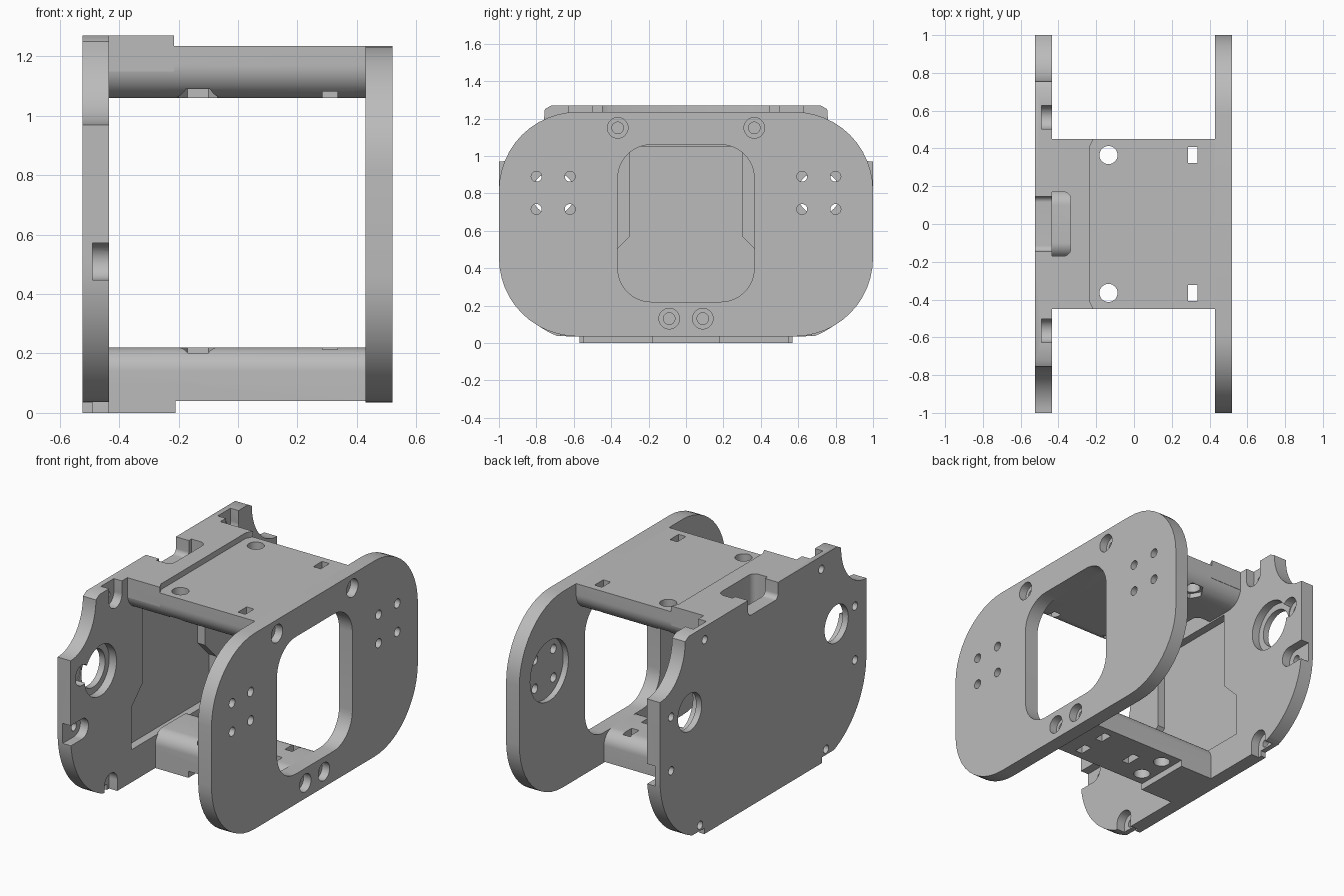
import bpy, bmesh
from math import cos, sin, pi, radians

if "Cube" in bpy.data.objects:
    bpy.data.objects.remove(bpy.data.objects["Cube"])

grey = bpy.data.materials.new("plain grey")
grey.use_nodes = True
grey.diffuse_color = (0.5, 0.5, 0.5, 1)
grey.node_tree.nodes["Principled BSDF"].inputs["Base Color"].default_value = (0.5, 0.5, 0.5, 1)


def arc(cu, cv, ru, rv, start, end, n=12):
    return [(cu + ru * cos(radians(start + (end - start) * i / n)),
             cv + rv * sin(radians(start + (end - start) * i / n))) for i in range(n + 1)]


def circle(u, v, r, n=32):
    return [(u + r * cos(2 * pi * i / n), v + r * sin(2 * pi * i / n)) for i in range(n)]


def rect(u0, u1, v0, v1, low=0, high=0):
    """Rectangle with rounded lower and upper corners."""
    pts = []
    for cu, cv, su, sv, r, a in ((u1, v0, -1, 1, low, -90), (u1, v1, -1, -1, high, 0),
                                 (u0, v1, 1, -1, high, 90), (u0, v0, 1, 1, low, 180)):
        pts += arc(cu + su * r, cv + sv * r, r, r, a, a + 90) if r else [(cu, cv)]
    return pts


def prism(name, pts, a, b, axis="x"):
    """Extrude a profile along x (profile in y, z) or along z (profile in x, y)."""
    bm = bmesh.new()
    place = (lambda u, v, d: (d, u, v)) if axis == "x" else (lambda u, v, d: (u, v, d))
    ends = [[bm.verts.new(place(u, v, d)) for u, v in pts] for d in (a, b)]
    for ring in ends:
        bm.faces.new(ring)
    for i in range(len(pts)):
        j = (i + 1) % len(pts)
        bm.faces.new((ends[0][i], ends[0][j], ends[1][j], ends[1][i]))
    bmesh.ops.recalc_face_normals(bm, faces=bm.faces)
    mesh = bpy.data.meshes.new(name)
    bm.to_mesh(mesh)
    bm.free()
    mesh.materials.append(grey)
    obj = bpy.data.objects.new(name, mesh)
    bpy.context.collection.objects.link(obj)
    return obj


def finish(obj, cuts, joins=()):
    """Join and cut solids, bake the result and smooth the curved walls."""
    tools = [(prism("helper", *j), "UNION") for j in joins]
    tools += [(prism("helper", *c), "DIFFERENCE") for c in cuts]
    for tool, op in tools:
        tool.hide_render = True
        mod = obj.modifiers.new("cut", "BOOLEAN")
        mod.operation, mod.object, mod.solver = op, tool, "EXACT"
    bpy.context.view_layer.update()
    baked = bpy.data.meshes.new_from_object(obj.evaluated_get(bpy.context.evaluated_depsgraph_get()))
    obj.modifiers.clear()
    obj.data = baked
    baked.name = obj.name
    for tool, op in tools:
        bpy.data.objects.remove(tool)
    bpy.ops.object.select_all(action="DESELECT")
    obj.select_set(True)
    bpy.context.view_layer.objects.active = obj
    bpy.ops.object.shade_smooth_by_angle(angle=radians(30))


SIDES = (-1, 1)
SCREWS = ((0.365, 1.15), (0.09, 0.13))

# Right plate: rounded slab with window, counterbored screws and hole clusters
cuts = [(rect(-0.365, 0.365, 0.22, 1.06, 0.18, 0.18), 0.4, 0.6)]
for s in SIDES:
    for y, z in SCREWS:
        cuts += [(circle(s * y, z, 0.055), 0.47, 0.6), (circle(s * y, z, 0.031), 0.4, 0.6)]
    cuts.append((circle(s * 0.71, 0.8, 0.185, 48), 0.4, 0.465))
    cuts += [(circle(s * y, z, 0.028, 20), 0.4, 0.6) for y in (0.62, 0.8) for z in (0.715, 0.89)]
finish(prism("window_plate", rect(-1, 1, 0.035, 1.235, 0.42, 0.42), 0.43, 0.52), cuts)

# Left plate: half outline with rounded foot and scooped shoulder, then mirrored
half = [(0.57, 0), (0.57, 0.035)]
half += arc(0.5, 0.5, 0.5, 0.5, -68, 0, 18)
half += arc(1, 1.25, 0.245, 0.28, 270, 180, 16)
half += [(0.72, 1.27)]
outline = half + [(-y, z) for y, z in reversed(half)]
pocket = [(0.41, 0.2), (0.41, 0.46), (0.3, 0.57), (0.3, 1.05)]
cuts = [(pocket + [(-y, z) for y, z in reversed(pocket)], -0.485, -0.4),
        (rect(-0.145, 0.145, 1.17, 1.4, 0.03), -0.6, -0.4)]
for s in SIDES:
    cuts += [(circle(s * 0.71, 0.8, 0.115, 48), -0.6, -0.4),
             (circle(s * 0.71, 0.8, 0.155, 48), -0.485, -0.4)]
    # screw seats, most of them open to the nearest edge
    for y, z in ((0.89, 0.84), (0.89, 0.51), (0.565, 1.19), (0.61, 0.07)):
        cuts += [(circle(s * y, z, 0.0625), -0.49, -0.4), (circle(s * y, z, 0.025, 20), -0.6, -0.4)]
    side = sorted((s * 0.89, s * 1.1))
    cuts.append((rect(side[0], side[1], 0.448, 0.572), -0.49, -0.4))
    cuts.append((rect(s * 0.565 - 0.062, s * 0.565 + 0.062, 1.19, 1.4), -0.49, -0.4))
    cuts.append((rect(s * 0.61 - 0.062, s * 0.61 + 0.062, -0.1, 0.07), -0.49, -0.4))
finish(prism("pocket_plate", outline, -0.523, -0.435), cuts)


def bridge_cuts(y, z_screw, seat_low, seat_high):
    """Vertical bolt holes, nut slots and end screw holes of a bridge."""
    out = []
    for s in SIDES:
        out += [(circle(-0.135, s * y, 0.048), -0.2, 1.5, "z"),
                (rect(0.285, 0.335, s * y - 0.042, s * y + 0.042), -0.2, 1.5, "z"),
                (circle(-0.135, s * y, 0.07, 6), seat_low, seat_high, "z"),
                (circle(s * y, z_screw, 0.031), 0.3, 0.6)]
    return out


# Top bridge: wide beam, rounded underneath, raised pad and cable opening
cuts = bridge_cuts(0.365, 1.15, 1.0, 1.09)
cuts.append((rect(-0.6, -0.335, -0.17, 0.17, 0.04, 0.04), 0.9, 1.5, "z"))
pad = [(-0.44, -0.45), (-0.215, -0.45), (-0.235, -0.41), (-0.235, 0.41), (-0.215, 0.45), (-0.44, 0.45)]
finish(prism("top_bridge", rect(-0.45, 0.45, 1.06, 1.235, 0.11, 0), -0.44, 0.435), cuts,
       [(pad, 1.15, 1.27, "z")])

# Bottom bridge: narrow beam, rounded on top, with foot pad
cuts = bridge_cuts(0.09, 0.13, 0.18, 0.3)
cuts.append((rect(0.0, 0.05, -0.05, 0.05), -0.2, 0.12, "z"))
finish(prism("bottom_bridge", rect(-0.18, 0.18, 0.04, 0.22, 0, 0.08), -0.44, 0.435), cuts,
       [(rect(-0.44, -0.21, -0.18, 0.18), 0, 0.1, "z")])
